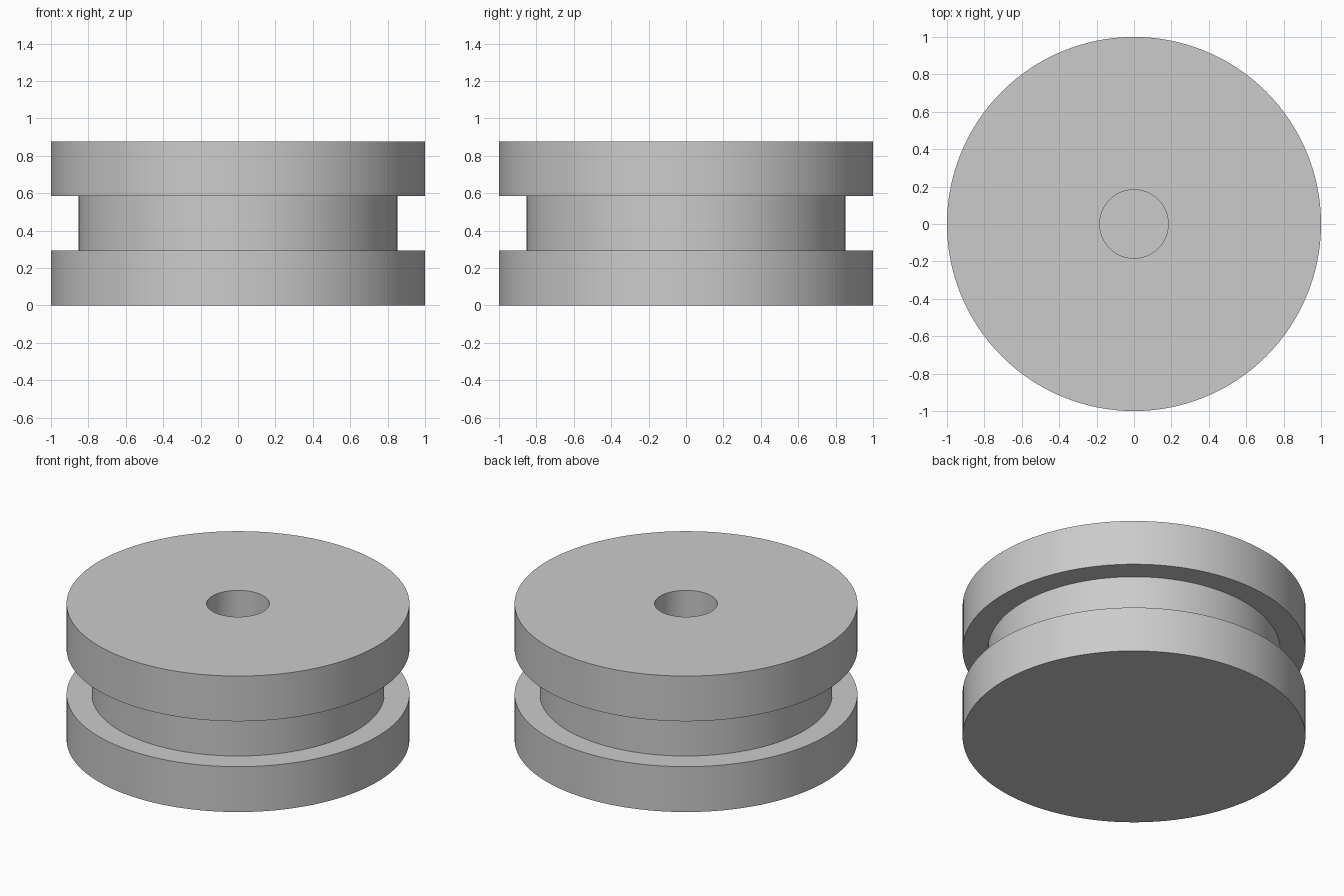
import bpy
import bmesh
from math import pi, cos, sin, radians

cube = bpy.data.objects.get("Cube")
if cube:
    bpy.data.objects.remove(cube, do_unlink=True)

SEGMENTS = 128
RIM, GROOVE, BORE = 1.0, 0.853, 0.183
LOW, MID, TOP = 0.292, 0.584, 0.875

# Plain grey material
grey = bpy.data.materials.new("plain_grey")
grey.use_nodes = True
colour = (0.6, 0.6, 0.6, 1)
grey.diffuse_color = colour
grey.node_tree.nodes["Principled BSDF"].inputs["Base Color"].default_value = colour


def lathe(name, profile):
    """Revolve (radius, height) points around z, capping both ends."""
    bm = bmesh.new()
    rings = []
    for r, z in profile:
        angles = [2 * pi * i / SEGMENTS for i in range(SEGMENTS)]
        rings.append([bm.verts.new((r * cos(a), r * sin(a), z)) for a in angles])
    for a, b in zip(rings, rings[1:]):
        for i in range(SEGMENTS):
            j = (i + 1) % SEGMENTS
            bm.faces.new((a[i], a[j], b[j], b[i]))
    bm.faces.new(rings[0][::-1])
    bm.faces.new(rings[-1])
    bmesh.ops.recalc_face_normals(bm, faces=bm.faces[:])
    mesh = bpy.data.meshes.new(name)
    bm.to_mesh(mesh)
    bm.free()
    mesh.materials.append(grey)
    obj = bpy.data.objects.new(name, mesh)
    bpy.context.collection.objects.link(obj)
    return obj


# Grooved wheel with a blind bore from the top
wheel = lathe("grooved_wheel", [
    (RIM, 0), (RIM, LOW), (GROOVE, LOW), (GROOVE, MID),
    (RIM, MID), (RIM, TOP), (BORE, TOP), (BORE, LOW)])

bpy.ops.object.select_all(action="DESELECT")
wheel.select_set(True)
bpy.context.view_layer.objects.active = wheel
bpy.ops.object.shade_smooth_by_angle(angle=radians(30))
